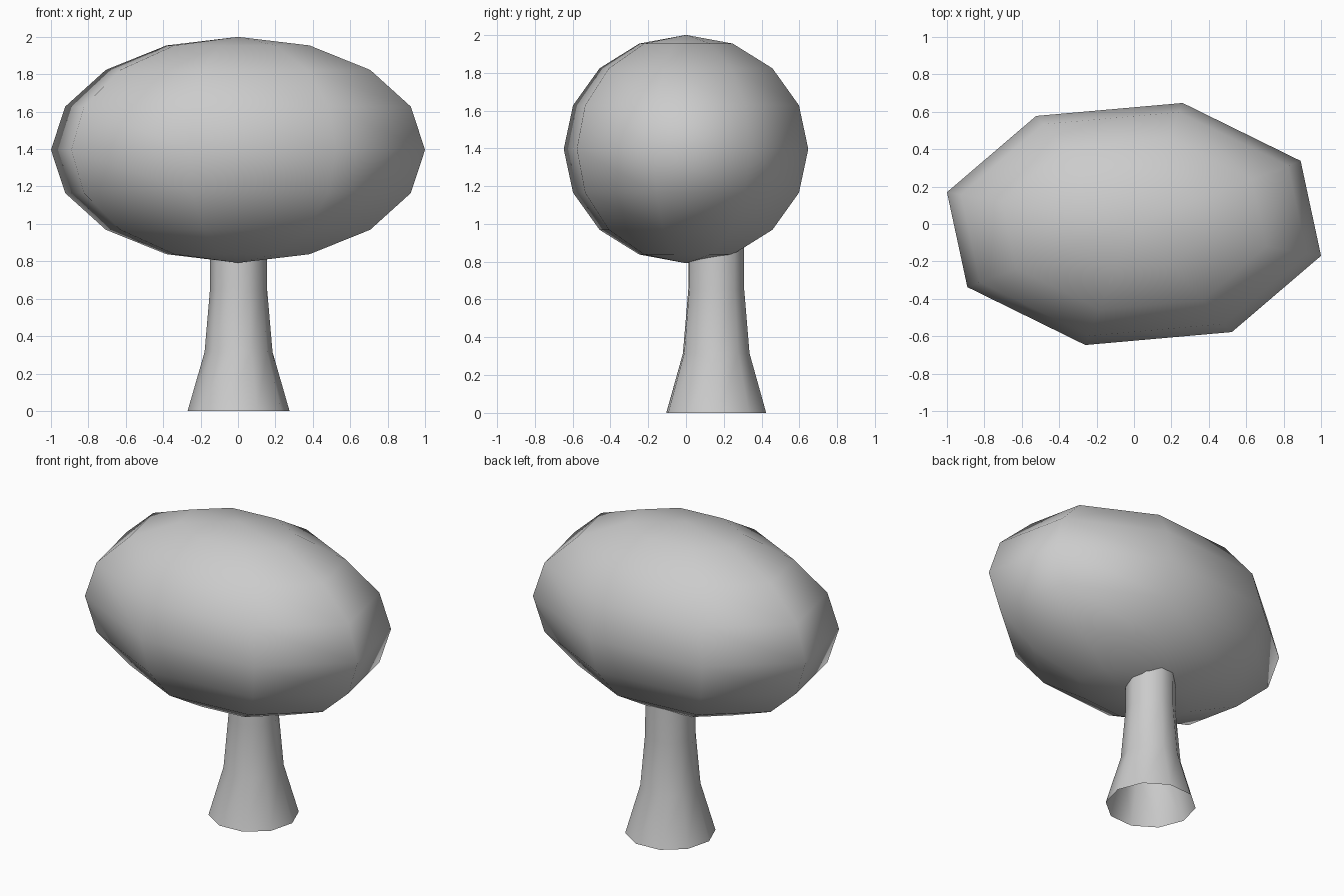
import bpy
import bmesh
import math
from mathutils import Matrix

if "Cube" in bpy.data.objects:
    bpy.data.objects.remove(bpy.data.objects["Cube"])


def finish(bm, name):
    bmesh.ops.recalc_face_normals(bm, faces=bm.faces)
    mesh = bpy.data.meshes.new(name)
    bm.to_mesh(mesh)
    bm.free()
    mesh.shade_smooth()
    obj = bpy.data.objects.new(name, mesh)
    bpy.context.collection.objects.link(obj)
    return obj


# Crown: eight-sided, eight-ring ball stretched along a slightly turned axis
bm = bmesh.new()
bmesh.ops.create_uvsphere(bm, u_segments=8, v_segments=8, radius=1)
stretch = Matrix(((1.0, 0.26, 0, 0),
                  (-0.17, 0.647, 0, 0),
                  (0, 0, 0.604, 1.396),
                  (0, 0, 0, 1)))
bm.transform(stretch)
finish(bm, "crown")

# Trunk: open ten-sided tube, flared at the foot, running up into the crown
SIDES = 10
TURN = math.radians(3.5)
profile = [(0.273, 0.0), (0.182, 0.315), (0.153, 0.65), (0.15, 1.0)]  # radius, z
bm = bmesh.new()
rings = []
for r, z in profile:
    angles = [TURN + math.tau * i / SIDES for i in range(SIDES)]
    rings.append([bm.verts.new((0.003 + r * math.cos(a), 0.16 + r * math.sin(a), z))
                  for a in angles])
for low, high in zip(rings, rings[1:]):
    for i in range(SIDES):
        j = (i + 1) % SIDES
        bm.faces.new((low[i], low[j], high[j], high[i]))
finish(bm, "trunk")
